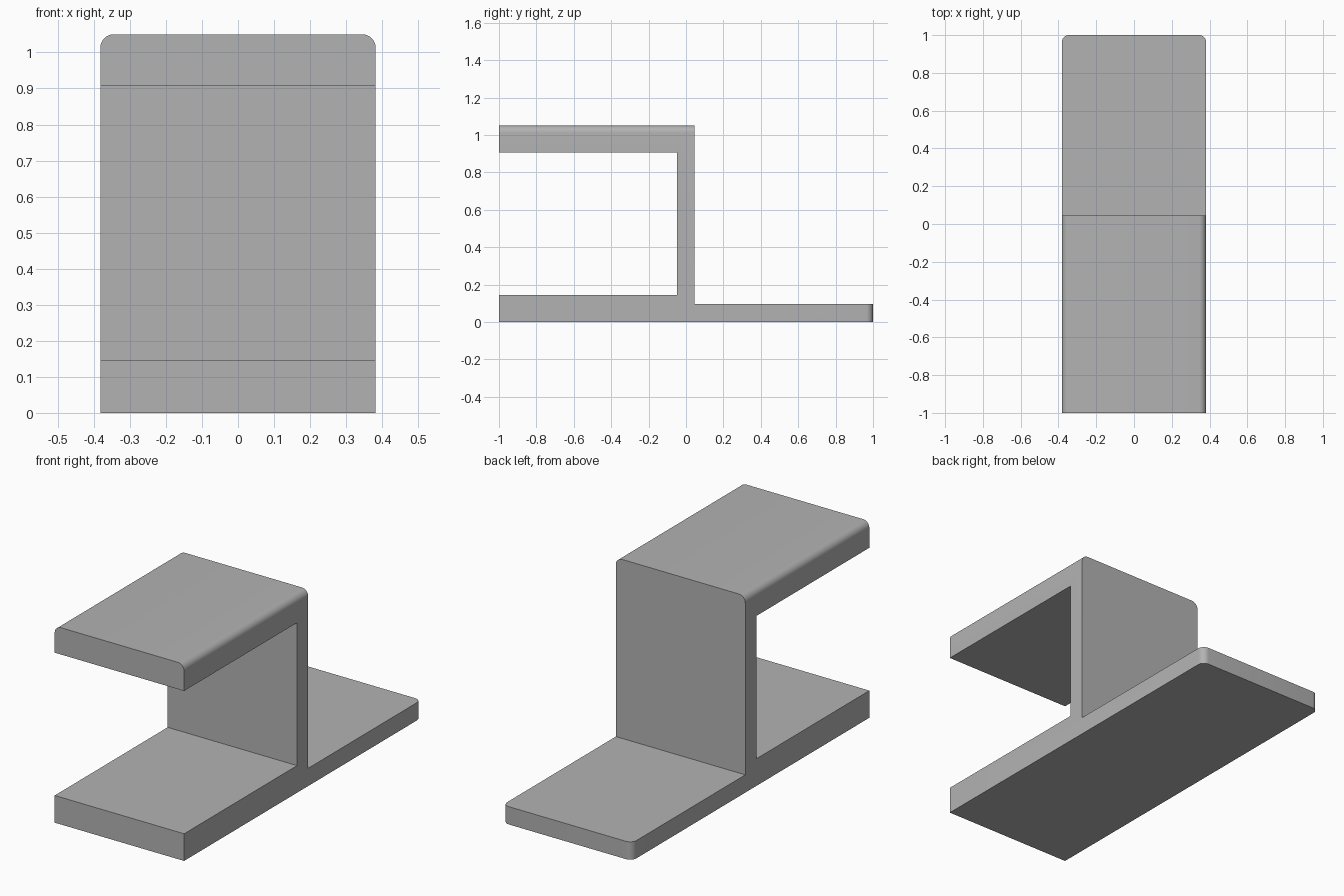
import bpy
import bmesh

cube = bpy.data.objects.get("Cube")
if cube:
    bpy.data.objects.remove(cube, do_unlink=True)

WIDTH, HEIGHT, BACK = 0.764, 1.05, 1.0
RADIUS = 0.037

grey = bpy.data.materials.new("plain_grey")
colour = (0.45, 0.45, 0.45, 1)
grey.diffuse_color = colour
grey.use_nodes = True
grey.node_tree.nodes["Principled BSDF"].inputs["Base Color"].default_value = colour

# Side profile (y, z): foot, rear plate, upright and top arm
profile = [(-1, 0), (BACK, 0), (BACK, 0.095), (0.046, 0.095),
           (0.046, HEIGHT), (-1, HEIGHT), (-1, 0.907), (-0.048, 0.907),
           (-0.048, 0.145), (-1, 0.145)]

# Extrude the profile across the width
bm = bmesh.new()
side = bm.faces.new([bm.verts.new((-WIDTH / 2, y, z)) for y, z in profile])
result = bmesh.ops.extrude_face_region(bm, geom=[side])
moved = [v for v in result["geom"] if isinstance(v, bmesh.types.BMVert)]
bmesh.ops.translate(bm, verts=moved, vec=(WIDTH, 0, 0))
bmesh.ops.recalc_face_normals(bm, faces=bm.faces)


# Round the long top edges and the upright corners of the rear plate
def is_rounded(edge):
    a, b = (v.co for v in edge.verts)
    if abs(a.x - b.x) > 0.01:
        return False
    return min(a.z, b.z) > HEIGHT - 0.01 or min(a.y, b.y) > BACK - 0.01


bmesh.ops.bevel(bm, geom=[e for e in bm.edges if is_rounded(e)],
                offset=RADIUS, segments=8, profile=0.5, affect="EDGES")

mesh = bpy.data.meshes.new("bracket_body")
bm.to_mesh(mesh)
bm.free()
mesh.materials.append(grey)
bracket = bpy.data.objects.new("bracket_body", mesh)
bpy.context.collection.objects.link(bracket)

# Smooth the rounded corners while keeping the sharp edges
bpy.ops.object.select_all(action="DESELECT")
bracket.select_set(True)
bpy.context.view_layer.objects.active = bracket
bpy.ops.object.shade_smooth_by_angle()
